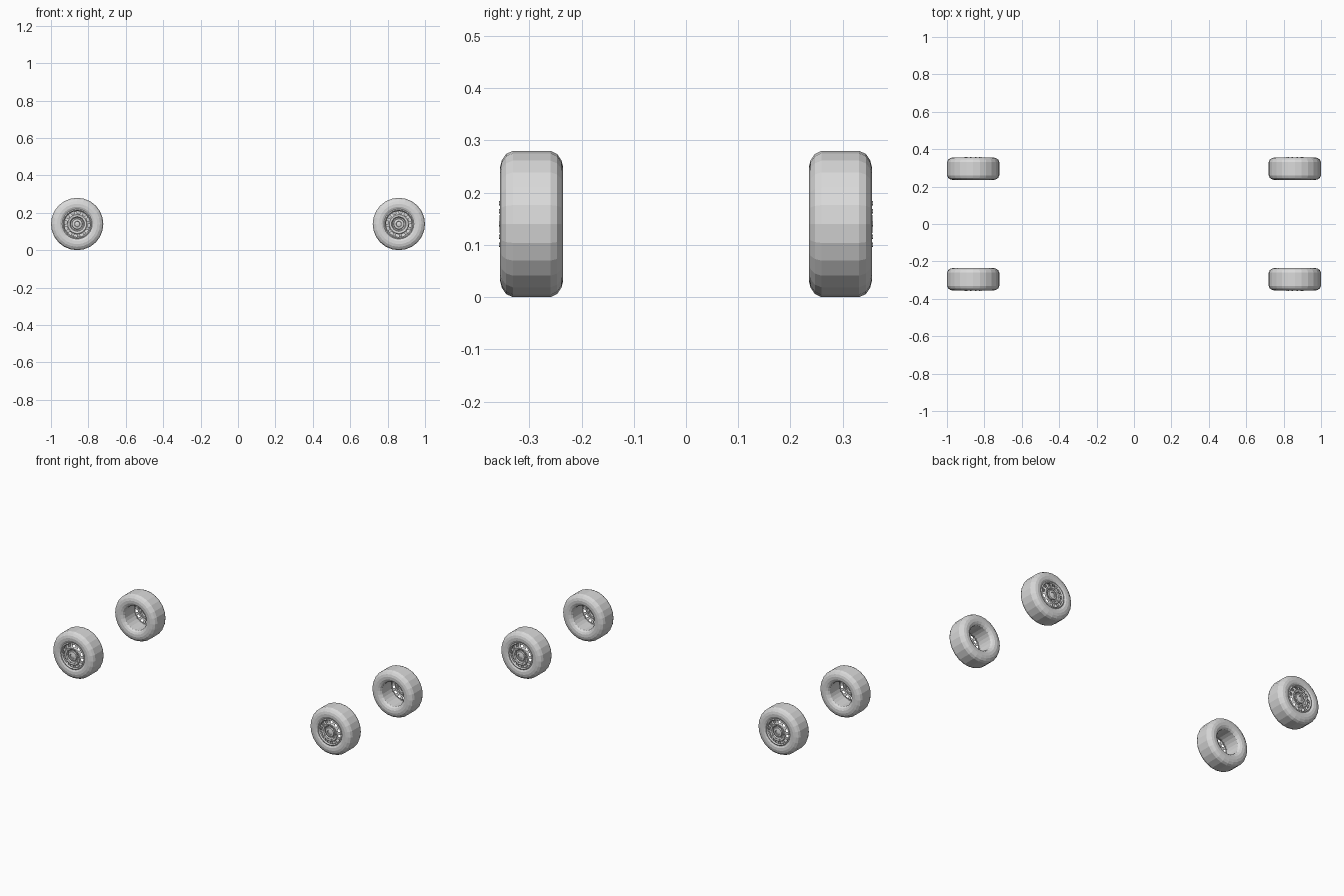
import bpy, bmesh, math
from mathutils import Matrix, Vector

cube = bpy.data.objects.get("Cube")
if cube:
    bpy.data.objects.remove(cube, do_unlink=True)

SIDES = 24
RADIUS = 0.14
TRACK_X, TRACK_Y = 0.86, 0.2955

grey = bpy.data.materials.new("plain_grey")
grey.use_nodes = True
colour = (0.7, 0.7, 0.7, 1)
grey.diffuse_color = colour
grey.node_tree.nodes["Principled BSDF"].inputs["Base Color"].default_value = colour


def lathe(bm, profile, closed=False, skip=None):
    """Spin (radius, outward depth) points round the y axis; outward is -y."""
    rings = []
    for r, d in profile:
        if r == 0:
            rings.append([bm.verts.new((0, -d, 0))] * SIDES)
            continue
        ring = []
        for i in range(SIDES):
            a = math.tau * i / SIDES
            ring.append(bm.verts.new((r * math.cos(a), -d, r * math.sin(a))))
        rings.append(ring)
    count = len(rings) if closed else len(rings) - 1
    for k in range(count):
        a, b = rings[k], rings[(k + 1) % len(rings)]
        for i in range(SIDES):
            if k == skip and i % 2:
                continue
            j = (i + 1) % SIDES
            corners = list(dict.fromkeys([a[i], a[j], b[j], b[i]]))
            bm.faces.new(corners)


def finish(bm, name):
    bmesh.ops.recalc_face_normals(bm, faces=bm.faces)
    mesh = bpy.data.meshes.new(name)
    bm.to_mesh(mesh)
    bm.free()
    mesh.materials.append(grey)
    return mesh


# Tyre with a hollow barrel
bm = bmesh.new()
half = [(0.14, 0.036), (0.134, 0.049), (0.122, 0.057), (0.108, 0.0605),
        (0.092, 0.0595), (0.08, 0.054), (0.073, 0.044)]
back = [(r, -d) for r, d in reversed(half)]
lathe(bm, half + back + [(RADIUS, -0.008)], closed=True)
tyre = finish(bm, "tyre")

# Dished wheel disc with a ring of open windows and a raised hub cap
bm = bmesh.new()
disc = [(0.077, 0.046), (0.079, 0.055), (0.075, 0.057), (0.07, 0.05),
        (0.055, 0.053), (0.05, 0.058), (0.04, 0.056), (0.035, 0.049),
        (0.028, 0.049), (0.026, 0.058), (0.016, 0.06), (0.014, 0.055), (0, 0.057)]
lathe(bm, disc, skip=3)
rim = finish(bm, "wheel_disc")

# Ring of lug nuts
bm = bmesh.new()
for i in range(10):
    a = math.tau * i / 10
    place = Matrix.Translation(Vector((0.042 * math.cos(a), -0.057, 0.042 * math.sin(a))))
    bmesh.ops.create_cone(bm, cap_ends=True, segments=6, radius1=0.0045, radius2=0.0045,
                          depth=0.01, matrix=place @ Matrix.Rotation(math.pi / 2, 4, 'X'))
nuts = finish(bm, "lug_nuts")

# Four wheels, hub caps facing outward
for side, sx in (("left", 1), ("right", -1)):
    for end, sy in (("front", -1), ("back", 1)):
        for mesh in (tyre, rim, nuts):
            ob = bpy.data.objects.new(f"{end}_{side}_{mesh.name}", mesh)
            ob.location = (sx * TRACK_X, sy * TRACK_Y, RADIUS)
            ob.rotation_euler.z = math.pi if sy > 0 else 0
            bpy.context.collection.objects.link(ob)
            if mesh is rim:
                solid = ob.modifiers.new("thickness", 'SOLIDIFY')
                solid.thickness = 0.003
                solid.offset = 0
